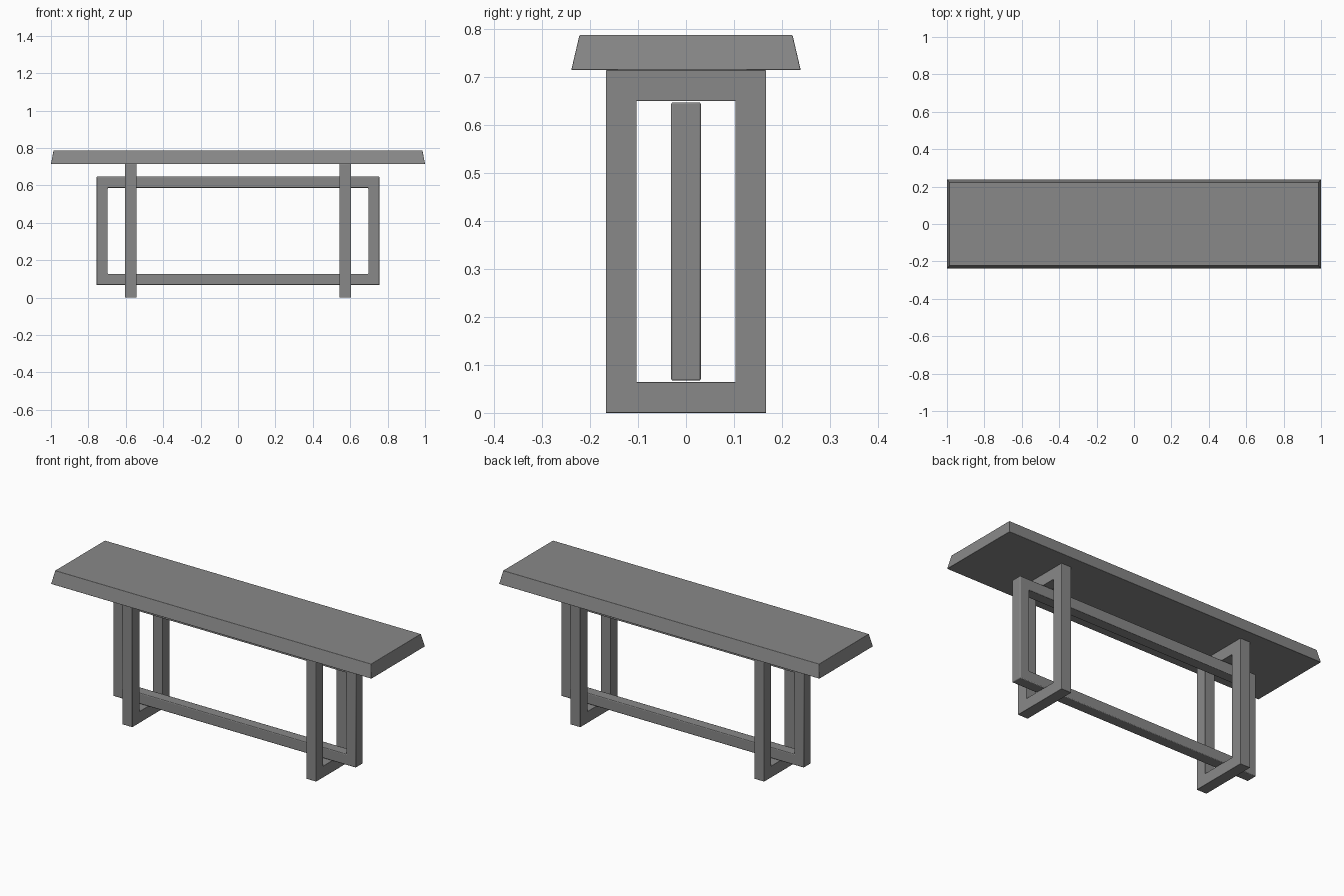
import bpy
import bmesh
from math import radians

cube = bpy.data.objects.get("Cube")
if cube:
    bpy.data.objects.remove(cube, do_unlink=True)

# Single grey finish
grey = bpy.data.materials.new("matte_grey")
grey.use_nodes = True
colour = (0.25, 0.25, 0.25, 1)
grey.diffuse_color = colour
grey.node_tree.nodes["Principled BSDF"].inputs["Base Color"].default_value = colour


def finish(name, bm, bevel):
    """Turn a bmesh into a finished object with slightly eased edges."""
    bmesh.ops.recalc_face_normals(bm, faces=bm.faces)
    mesh = bpy.data.meshes.new(name)
    bm.to_mesh(mesh)
    bm.free()
    mesh.materials.append(grey)
    obj = bpy.data.objects.new(name, mesh)
    bpy.context.collection.objects.link(obj)
    mod = obj.modifiers.new("eased_edges", "BEVEL")
    mod.width = bevel
    mod.segments = 2
    mod.limit_method = "ANGLE"
    mod.angle_limit = radians(40)
    bpy.ops.object.select_all(action="DESELECT")
    obj.select_set(True)
    bpy.context.view_layer.objects.active = obj
    bpy.ops.object.shade_smooth_by_angle(angle=radians(30))
    return obj


def frame(name, place, half, low, high, bar, depth, bevel):
    """Closed rectangular frame; place(u, d, z) maps width, depth, height to xyz."""
    bm = bmesh.new()

    def ring(inset, d):
        u, a, b = half - inset, low + inset, high - inset
        return [bm.verts.new(place(s, d, z))
                for s, z in ((-u, a), (u, a), (u, b), (-u, b))]

    loops = [ring(0, -depth), ring(0, depth), ring(bar, depth), ring(bar, -depth)]
    for i in range(4):
        a, b = loops[i], loops[(i + 1) % 4]
        for j in range(4):
            k = (j + 1) % 4
            bm.faces.new((a[j], a[k], b[k], b[j]))
    return finish(name, bm, bevel)


# Table top with sides that slope inward toward the upper face
bm = bmesh.new()
bmesh.ops.create_cube(bm, size=2)
for v in bm.verts:
    if v.co.z > 0:
        v.co = (v.co.x * 0.986, v.co.y * 0.222, 0.787)
    else:
        v.co = (v.co.x, v.co.y * 0.239, 0.714)
finish("table_top", bm, 0.0015)

# Two upright leg frames standing across the table
for side, cx in (("left", 0.574), ("right", -0.574)):
    frame(side + "_leg_frame", lambda u, d, z, cx=cx: (cx + d, u, z),
          0.167, 0.0, 0.714, 0.064, 0.031, 0.0015)

# Long stretcher frame threaded through both leg frames
frame("stretcher_frame", lambda u, d, z: (u, d, z),
      0.757, 0.067, 0.647, 0.06, 0.031, 0.004)
